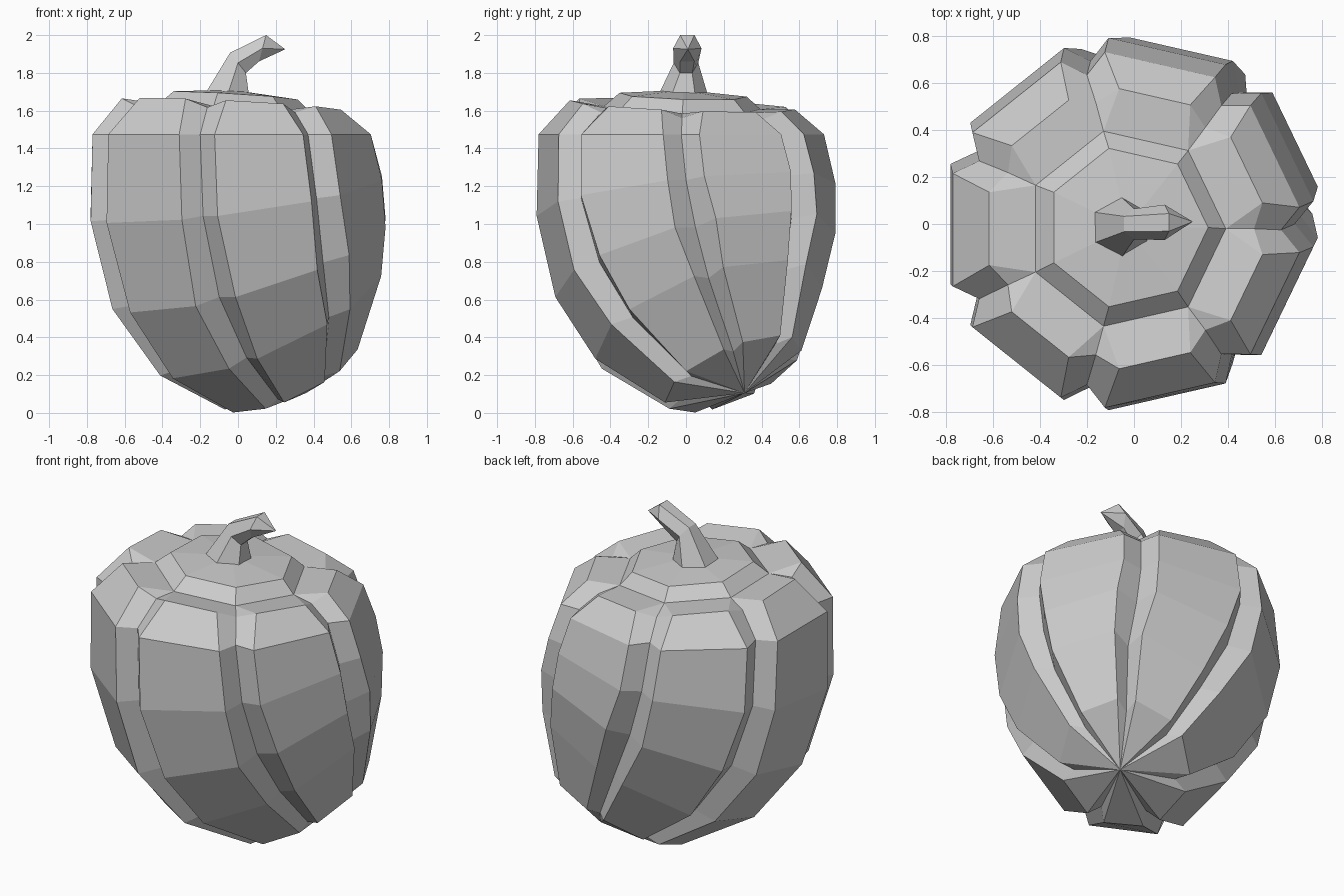
import bpy, bmesh, math
from mathutils import Vector, Matrix

cube = bpy.data.objects.get("Cube")
if cube:
    bpy.data.objects.remove(cube, do_unlink=True)

grey = bpy.data.materials.new("plain grey")
grey.use_nodes = True
GREY = (0.6, 0.6, 0.6, 1.0)
grey.diffuse_color = GREY
grey.node_tree.nodes["Principled BSDF"].inputs["Base Color"].default_value = GREY

LOBES = 7
STEP = 2 * math.pi / LOBES


def finish(bm, name):
    bmesh.ops.recalc_face_normals(bm, faces=bm.faces)
    mesh = bpy.data.meshes.new(name)
    bm.to_mesh(mesh)
    bm.free()
    mesh.materials.append(grey)
    obj = bpy.data.objects.new(name, mesh)
    bpy.context.collection.objects.link(obj)


def bridge(bm, a, b):
    n = len(a)
    for i in range(n):
        j = (i + 1) % n
        bm.faces.new((a[i], a[j], b[j], b[i]))


def fan(bm, ring, tip):
    v = bm.verts.new(tip)
    for i in range(len(ring)):
        bm.faces.new((ring[i], ring[(i + 1) % len(ring)], v))


def tilted_vert(bm, centre, slope, dx, dy, drop=0.0):
    cx, cy, cz = centre
    return bm.verts.new((cx + dx, cy + dy, cz + slope[0] * dx + slope[1] * dy - drop))


def groove_ring(bm, centre, slope, radius):
    # one vertex in each groove
    return [tilted_vert(bm, centre, slope,
                        radius * math.cos(math.pi + (i + 0.5) * STEP),
                        radius * math.sin(math.pi + (i + 0.5) * STEP))
            for i in range(LOBES)]


def lobe_ring(bm, centre, slope, radius, half, valley, drop=0.0):
    # two corners and one groove vertex for each lobe
    ring = []
    for i in range(LOBES):
        a = math.pi + i * STEP
        c, s = math.cos(a), math.sin(a)
        for side in (-half, half):
            ring.append(tilted_vert(bm, centre, slope,
                                    radius * c - side * s, radius * s + side * c))
        g = a + STEP / 2
        ring.append(tilted_vert(bm, centre, slope,
                                valley * math.cos(g), valley * math.sin(g), drop))
    return ring


# Lobed body: (centre, slope of the ring, lobe radius, lobe half width, groove radius, groove drop)
RINGS = [
    ((-0.04, -0.02, 1.63), (-0.05, -0.04), 0.575, 0.155, 0.55, 0.04),
    ((-0.05, -0.025, 1.475), (0.0, 0.0), 0.72, 0.24, 0.675, 0.0),
    ((-0.027, 0.0, 1.14), (0.13, 0.11), 0.753, 0.255, 0.71, 0.0),
    ((0.045, 0.05, 0.80), (0.28, 0.23), 0.71, 0.222, 0.65, 0.0),
    ((0.16, 0.12, 0.497), (0.42, 0.31), 0.572, 0.19, 0.515, 0.0),
    ((0.275, 0.25, 0.205), (0.42, 0.38), 0.345, 0.11, 0.285, 0.0),
]
bm = bmesh.new()
inner = groove_ring(bm, (-0.03, -0.015, 1.68), (-0.06, -0.03), 0.345)
apex = groove_ring(bm, (-0.035, -0.02, 1.61), (-0.06, -0.02), 0.425)
fan(bm, inner, (-0.03, -0.015, 1.71))
bridge(bm, inner, apex)
rings = [lobe_ring(bm, *r) for r in RINGS]
crest = rings[0]
for i in range(LOBES):
    # lobe top, with a triangle down into the groove on either side
    left, right = apex[i - 1], apex[i]
    c0, c1, g = crest[3 * i:3 * i + 3]
    bm.faces.new((left, right, c1, c0))
    bm.faces.new((right, g, c1))
    bm.faces.new((right, crest[(3 * i + 3) % len(crest)], g))
for a, b in zip(rings, rings[1:]):
    bridge(bm, a, b)
fan(bm, rings[-1], (0.36, 0.31, 0.105))
finish(bm, "lobed_body")

# Bent six-sided stem: (centre, lean angle, radius along the bend, radius across)
STEM = [
    ((-0.055, -0.015, 1.685), 6, 0.115, 0.13),
    ((0.0, 0.0, 1.853), 52, 0.068, 0.065),
    ((0.13, 0.007, 1.9305), 105, 0.072, 0.075),
]
bm = bmesh.new()
sections = []
for centre, lean, along, across in STEM:
    turn = Matrix.Rotation(math.radians(lean), 3, 'Y')
    ring = []
    for i in range(6):
        a = math.radians(30 + 60 * i)
        p = Vector((along * math.cos(a) / math.cos(math.radians(30)), across * math.sin(a), 0))
        ring.append(bm.verts.new(Vector(centre) + turn @ p))
    sections.append(ring)
bm.faces.new(sections[0])
for a, b in zip(sections, sections[1:]):
    bridge(bm, a, b)
# pointed end of the stem
fan(bm, sections[-1], (0.25, 0.01, 1.925))
finish(bm, "stem")
